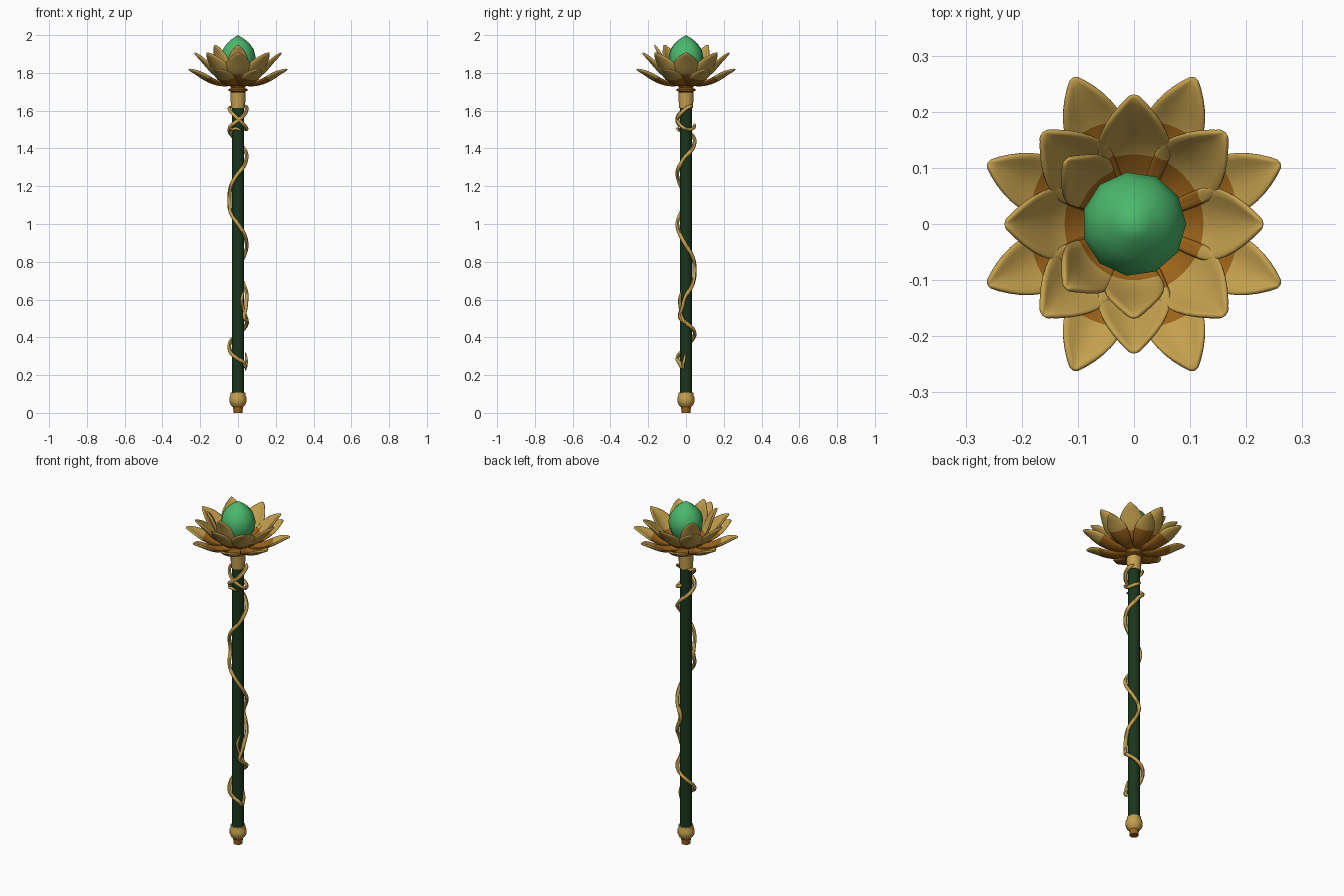
import bpy, bmesh, math
from mathutils import Vector

if "Cube" in bpy.data.objects:
    bpy.data.objects.remove(bpy.data.objects["Cube"])


def material(name, rgb):
    m = bpy.data.materials.new(name)
    m.diffuse_color = (*rgb, 1)
    m.use_nodes = True
    m.node_tree.nodes["Principled BSDF"].inputs["Base Color"].default_value = m.diffuse_color
    return m


GOLD = material("antique gold", (0.55, 0.35, 0.075))
BROWN = material("burnt bronze", (0.33, 0.125, 0.01))
GREEN = material("dark green", (0.01, 0.036, 0.012))
GEM = material("jade green", (0.07, 0.48, 0.15))


def finish(bm, name, mats, smooth=40):
    bmesh.ops.recalc_face_normals(bm, faces=bm.faces)
    me = bpy.data.meshes.new(name)
    bm.to_mesh(me)
    bm.free()
    for m in mats:
        me.materials.append(m)
    ob = bpy.data.objects.new(name, me)
    bpy.context.collection.objects.link(ob)
    bpy.ops.object.select_all(action='DESELECT')
    ob.select_set(True)
    bpy.context.view_layer.objects.active = ob
    bpy.ops.object.shade_smooth_by_angle(angle=math.radians(smooth))
    return ob


def lathe(name, profile, mats, sides=12, rule=None, smooth=40):
    """Revolve (radius, z) points round the z axis; radius 0 makes a pole."""
    bm = bmesh.new()
    rings = []
    for r, z in profile:
        n = sides if r > 0 else 1
        rings.append([bm.verts.new((r * math.cos(2 * math.pi * i / sides),
                                    r * math.sin(2 * math.pi * i / sides), z)) for i in range(n)])
    for a, b in zip(rings, rings[1:]):
        for i in range(sides):
            j = (i + 1) % sides
            vs = [a[i % len(a)], a[j % len(a)], b[j % len(b)], b[i % len(b)]]
            bm.faces.new(list(dict.fromkeys(vs)))
    if rule:
        for f in bm.faces:
            f.material_index = rule(f.calc_center_median())
    return finish(bm, name, mats, smooth)


# Staff, foot, collar and flower base
lathe("shaft", [(0, 0.08), (0.033, 0.08), (0.033, 1.64), (0, 1.64)], [GREEN], 12)
lathe("foot_cap", [(0, 0), (0.024, 0), (0.026, 0.03), (0.038, 0.042), (0.046, 0.06), (0.046, 0.08),
                   (0.039, 0.095), (0.039, 0.107), (0.03, 0.107)],
      [GOLD, BROWN], 12, lambda c: int(c.z < 0.035))
lathe("collar", [(0.03, 1.615), (0.037, 1.615), (0.041, 1.695), (0.036, 1.70), (0.05, 1.705),
                 (0.05, 1.713), (0.036, 1.72), (0.05, 1.745), (0.10, 1.765), (0, 1.775)],
      [GOLD, BROWN], 12, lambda c: int(c.z > 1.697))

# Bud-shaped gem
lathe("gem", [(0, 1.765), (0.05, 1.775), (0.075, 1.81), (0.09, 1.85), (0.093, 1.885), (0.083, 1.925),
              (0.06, 1.957), (0.03, 1.982), (0, 2.0)], [GEM], 11, smooth=60)


def petal(name, angle, spine, widths, cup, brown_radius):
    """Cupped leaf swept along a (radius, z) spine, pointed at the end."""
    bm = bmesh.new()
    a = math.radians(angle)
    out, side = Vector((math.cos(a), math.sin(a), 0)), Vector((-math.sin(a), math.cos(a), 0))
    rows = []
    for k, ((r, z), w) in enumerate(zip(spine, widths)):
        p, q = spine[max(k - 1, 0)], spine[min(k + 1, len(spine) - 1)]
        d = Vector((q[0] - p[0], q[1] - p[1])).normalized()
        row = []
        for u in (-1, -0.55, 0, 0.55, 1):
            lift = cup * u * u * w
            row.append(bm.verts.new(out * (r - d.y * lift) + side * (u * w)
                                    + Vector((0, 0, z + d.x * lift))))
        rows.append(row)
    for k, (p, q) in enumerate(zip(rows, rows[1:])):
        for i in range(4):
            f = bm.faces.new((p[i], p[i + 1], q[i + 1], q[i]))
            f.material_index = int((spine[k][0] + spine[k + 1][0]) / 2 < brown_radius)
    ob = finish(bm, name, [GOLD, BROWN], 60)
    s = ob.modifiers.new("thickness", 'SOLIDIFY')
    s.thickness, s.offset = 0.012, 0
    s = ob.modifiers.new("rounding", 'SUBSURF')
    s.levels = s.render_levels = 1


# Lotus: two full rings of eight, and three inner petals behind and before the gem
OUTER = [(0.035, 1.735), (0.09, 1.732), (0.14, 1.74), (0.195, 1.766), (0.225, 1.786), (0.255, 1.805), (0.284, 1.82)]
MIDDLE = [(0.035, 1.745), (0.08, 1.758), (0.135, 1.796), (0.155, 1.817), (0.18, 1.848), (0.205, 1.878), (0.232, 1.908)]
INNER = [(0.04, 1.755), (0.08, 1.77), (0.108, 1.80), (0.125, 1.84), (0.138, 1.88), (0.15, 1.915), (0.168, 1.95)]
for i in range(8):
    petal(f"outer_petal_{i + 1}", 22.5 + 45 * i, OUTER,
          (0.02, 0.035, 0.05, 0.057, 0.05, 0.032, 0.004), 0.35, 0.19)
    petal(f"middle_petal_{i + 1}", 45 * i, MIDDLE,
          (0.02, 0.045, 0.066, 0.069, 0.062, 0.041, 0.004), 0.4, 0.13)
for i, ang in enumerate((-90, 137, 223)):
    petal(f"inner_petal_{i + 1}", ang, INNER,
          (0.02, 0.035, 0.05, 0.057, 0.053, 0.036, 0.004), 0.3, 0.11)


def vine(name, keys, thick=0.0105, steps=6):
    """Tube winding round the shaft through (z, degrees, distance) keys, tapered at both ends."""
    pts = []
    for k in range(len(keys) - 1):
        p = [Vector(keys[min(max(k + o, 0), len(keys) - 1)]) for o in (-1, 0, 1, 2)]
        for s in range(steps):
            t = s / steps
            pts.append(0.5 * (2 * p[1] + (p[2] - p[0]) * t + (2 * p[0] - 5 * p[1] + 4 * p[2] - p[3]) * t * t
                              + (3 * p[1] - p[0] - 3 * p[2] + p[3]) * t ** 3))
    pts.append(Vector(keys[-1]))
    cu = bpy.data.curves.new(name, 'CURVE')
    cu.dimensions, cu.bevel_depth, cu.bevel_resolution, cu.use_fill_caps = '3D', thick, 1, True
    sp = cu.splines.new('POLY')
    sp.points.add(len(pts) - 1)
    for n, (pt, v) in enumerate(zip(sp.points, pts)):
        a = math.radians(v.y)
        pt.co = (v.z * math.cos(a), v.z * math.sin(a), v.x, 1)
        pt.radius = min(1, 0.3 + 0.2 * min(n, len(pts) - 1 - n))
    ob = bpy.data.objects.new(name + "_path", cu)
    bpy.context.collection.objects.link(ob)
    me = bpy.data.meshes.new_from_object(ob.evaluated_get(bpy.context.evaluated_depsgraph_get()))
    bpy.data.objects.remove(ob)
    bm = bmesh.new()
    bm.from_mesh(me)
    finish(bm, name, [GOLD], 60)


R = 0.046
# Main vine climbs, doubling back on itself part way
vine("main_vine", [(0.235, -30, R), (0.265, -50, R), (0.29, -95, R), (0.32, -145, R), (0.36, -190, R),
                   (0.395, -235, R), (0.425, -280, R), (0.455, -325, R), (0.48, -365, R),
                   (0.51, -405, R), (0.56, -385, R), (0.62, -360, R), (0.69, -305, R), (0.76, -275, R),
                   (0.83, -315, R), (0.88, -355, R), (0.94, -400, R), (1.0, -450, R), (1.06, -505, R),
                   (1.12, -537, R), (1.19, -510, R), (1.26, -455, R), (1.31, -405, R), (1.36, -360, R),
                   (1.40, -310, R), (1.44, -270, R), (1.48, -210, R), (1.51, -160, R), (1.54, -105, R),
                   (1.575, -50, R), (1.61, 0, R), (1.63, 50, R)])
# Short crossing vine under the collar
vine("upper_vine", [(1.62, 130, R), (1.61, 185, R), (1.585, 230, R), (1.55, 280, R), (1.52, 325, R),
                    (1.50, 370, R), (1.51, 420, R), (1.53, 460, R)], 0.0095)
# Little tendrils at the vine ends
vine("lower_tendril", [(0.225, -15, 0.042), (0.25, -20, R), (0.28, -12, 0.046), (0.32, -5, 0.04)], 0.008, 4)
vine("middle_tendril", [(0.47, -5, 0.056), (0.50, -20, 0.05), (0.55, -45, 0.042), (0.60, -60, 0.039), (0.65, -35, 0.038)], 0.008, 4)
vine("upper_tendril", [(1.49, -60, 0.04), (1.505, -100, R), (1.50, -140, R), (1.52, -175, 0.042)], 0.008, 4)
